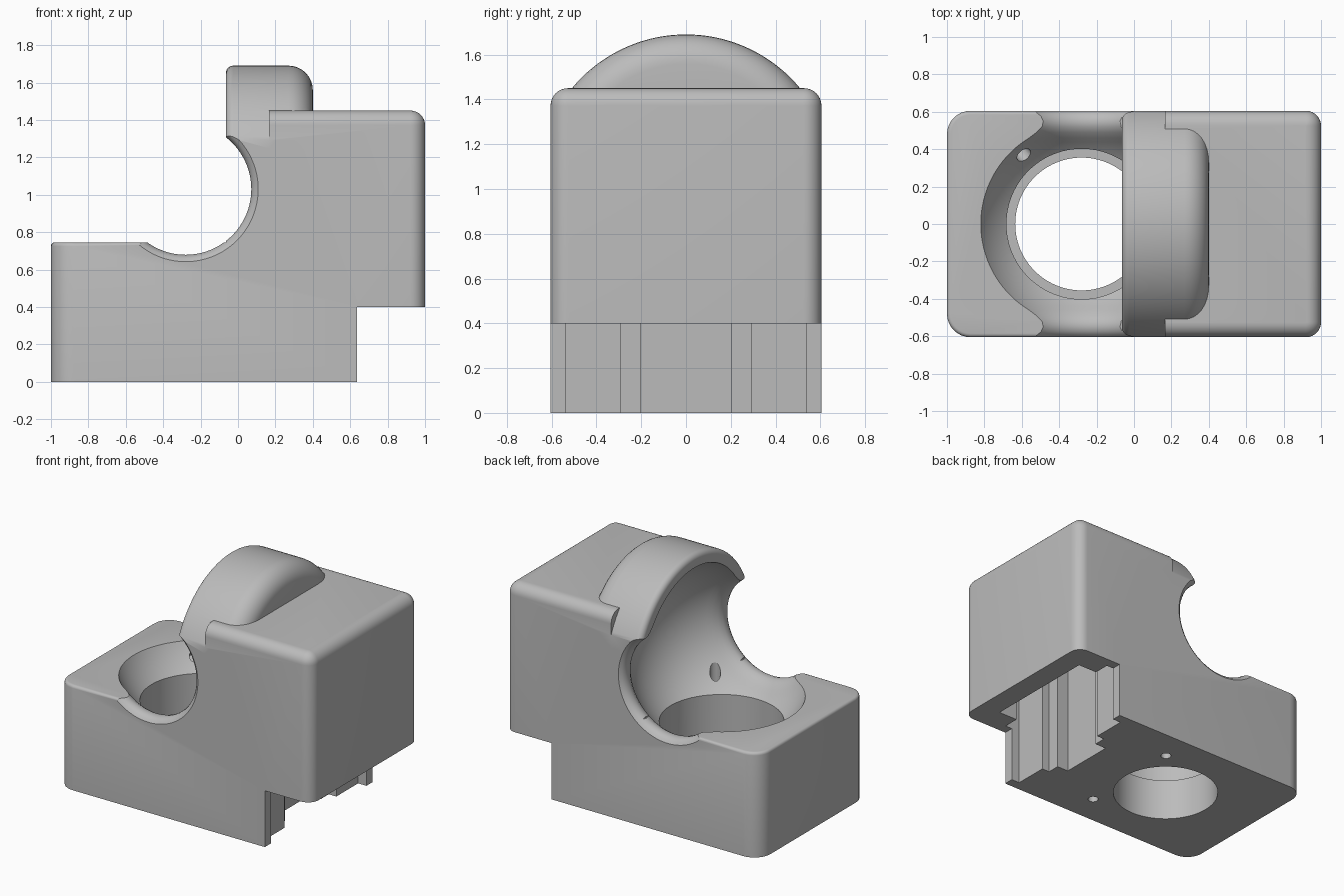
import bpy, bmesh, math
from mathutils import Vector, Matrix

old = bpy.data.objects.get("Cube")
if old:
    bpy.data.objects.remove(old)

CENTRE = Vector((-0.28, 0, 1.03))   # centre of the round socket
HALF = 0.605                        # half width of the block
BALL = 0.61                         # socket radius

grey = bpy.data.materials.new("mid_grey")
grey.use_nodes = True
grey.diffuse_color = (0.5, 0.5, 0.5, 1)
grey.node_tree.nodes["Principled BSDF"].inputs["Base Color"].default_value = (0.5, 0.5, 0.5, 1)


def finish(bm, name):
    bmesh.ops.remove_doubles(bm, verts=bm.verts, dist=1e-5)
    bmesh.ops.recalc_face_normals(bm, faces=bm.faces)
    mesh = bpy.data.meshes.new(name)
    bm.to_mesh(mesh)
    bm.free()
    mesh.materials.append(grey)
    ob = bpy.data.objects.new(name, mesh)
    bpy.context.collection.objects.link(ob)
    return ob


def prism(points, vec):
    """Closed outline pushed along a vector."""
    bm = bmesh.new()
    face = bm.faces.new([bm.verts.new(p) for p in points])
    out = bmesh.ops.extrude_face_region(bm, geom=[face])
    bmesh.ops.translate(bm, vec=vec, verts=[v for v in out["geom"] if isinstance(v, bmesh.types.BMVert)])
    bmesh.ops.recalc_face_normals(bm, faces=bm.faces)
    return bm


def lathe(profile, axis, centre, name, steps=96):
    """Spin (position, radius) pairs about the x or y axis through centre."""
    bm = bmesh.new()
    along = Vector(axis)
    verts = [bm.verts.new(centre + along * a + Vector((0, 0, r))) for a, r in profile]
    edges = [bm.edges.new(pair) for pair in zip(verts, verts[1:])]
    bmesh.ops.spin(bm, geom=verts + edges, cent=centre, axis=along,
                   angle=math.tau, steps=steps, use_duplicate=False)
    return finish(bm, name)


def rod(start, direction, radius, length, name, sides=64):
    bm = bmesh.new()
    d = Vector(direction).normalized()
    place = Matrix.Translation(Vector(start) + d * length / 2) @ d.to_track_quat("Z", "Y").to_matrix().to_4x4()
    bmesh.ops.create_cone(bm, cap_ends=True, segments=sides, radius1=radius,
                          radius2=radius, depth=length, matrix=place)
    return finish(bm, name)


def combine(target, tool, operation):
    mod = target.modifiers.new(operation, "BOOLEAN")
    mod.operation, mod.object, mod.solver = operation, tool, "EXACT"
    bpy.context.view_layer.objects.active = target
    bpy.ops.object.modifier_apply(modifier=mod.name)
    bpy.data.objects.remove(tool)


def round_edges(bm, rule, radius, segments):
    """Bevel the edges whose two end points satisfy a rule."""
    edges = [e for e in bm.edges if rule(e.verts[0].co, e.verts[1].co)]
    bmesh.ops.bevel(bm, geom=edges, offset=radius, segments=segments,
                    profile=0.5, affect="EDGES", clamp_overlap=True)


def near(a, b):
    return abs(a - b) < 1e-3


# Main body: stepped side outline, pushed across the width
outline = [(-1, 0), (0.635, 0), (0.635, 0.4), (1, 0.4), (1, 1.45), (0.165, 1.45),
           (0.165, 1.2), (-0.065, 1.2), (-0.065, 0.745), (-1, 0.745)]
bm = prism([(x, -HALF, z) for x, z in outline], (0, 2 * HALF, 0))
round_edges(bm, lambda a, b: near(a.x, -1) and near(b.x, -1) and near(a.y, b.y), 0.125, 8)
round_edges(bm, lambda a, b: near(a.x, 1) and near(b.x, 1) and near(a.y, b.y), 0.08, 8)
round_edges(bm, lambda a, b: near(a.z, 1.45) and near(b.z, 1.45)
            and not (near(a.x, 0.165) and near(b.x, 0.165)), 0.078, 8)
round_edges(bm, lambda a, b: near(a.z, 0.745) and near(b.z, 0.745)
            and not (near(a.x, -0.065) and near(b.x, -0.065)), 0.02, 4)
round_edges(bm, lambda a, b: near(a.x, 0.165) and near(b.x, 0.165)
            and near(a.z, 1.45) and near(b.z, 1.45), 0.025, 4)
body = finish(bm, "socket_block")

# Arched hood with a small front rounding and a large rear rounding
hood_r, front, rear = 0.66, -0.065 - CENTRE.x, 0.4 - CENTRE.x


def arc(cx, cr, radius, start, end, count=8):
    for i in range(count + 1):
        t = math.radians(start + (end - start) * i / count)
        yield cx + radius * math.cos(t), cr + radius * math.sin(t)


profile = [(front, 0), *arc(front + 0.04, hood_r - 0.04, 0.04, 180, 90),
           *arc(rear - 0.13, hood_r - 0.13, 0.13, 90, 0), (rear, 0)]
hood = lathe(profile, (1, 0, 0), CENTRE, "hood", 128)
clip = finish(prism([(-0.5, -HALF, 1.1), (0.6, -HALF, 1.1), (0.6, -HALF, 2), (-0.5, -HALF, 2)],
                    (0, 2 * HALF, 0)), "hood_clip")
combine(hood, clip, "INTERSECT")
combine(body, hood, "UNION")

# Round socket whose side openings flare outward
limit = math.asin(0.46 / BALL)
ball = [(BALL * math.sin(limit * i / 16), BALL * math.cos(limit * i / 16)) for i in range(17)]
flare = [(0.49, 0.373), (0.52, 0.355), (0.55, 0.351), (0.575, 0.358),
         (0.592, 0.37), (HALF, 0.388), (0.63, 0.43), (0.63, 0)]
right_half = ball + flare
left_half = [(-a, r) for a, r in reversed(right_half[1:])]
combine(body, lathe(left_half + right_half, (0, 1, 0), CENTRE, "socket_cutter", 128), "DIFFERENCE")

# Stepped bore below the socket
up = (0, 0, 1)
combine(body, rod((CENTRE.x, 0, 0.3), up, 0.402, 0.6, "wide_bore", 96), "DIFFERENCE")
combine(body, rod((CENTRE.x, 0, -0.1), up, 0.355, 0.6, "narrow_bore", 96), "DIFFERENCE")

# Pin holes: two straight through the floor, one blind and slanted
for side in (-1, 1):
    combine(body, rod((0.04, 0.385 * side, -0.1), up, 0.035, 0.9, "pin_hole", 24), "DIFFERENCE")
slant = Vector((-0.31, 0.37, -0.373)).normalized()
combine(body, rod(CENTRE + slant * 0.5, slant, 0.042, 0.22, "blind_hole", 24), "DIFFERENCE")

# Stepped rear pocket, open below
half_plan = [(0.42, 0.2), (0.51, 0.2), (0.51, 0.29), (0.57, 0.29), (0.57, 0.535),
             (0.69, 0.535), (0.69, 0.42), (0.84, 0.42)]
plan = half_plan + [(x, -y) for x, y in reversed(half_plan)]
combine(body, finish(prism([(x, y, -0.1) for x, y in plan], (0, 0, 1.3)), "pocket"), "DIFFERENCE")

# Smooth the curves and keep the crisp edges
bpy.ops.object.select_all(action="DESELECT")
body.select_set(True)
bpy.context.view_layer.objects.active = body
bpy.ops.object.shade_smooth_by_angle(angle=math.radians(25))
